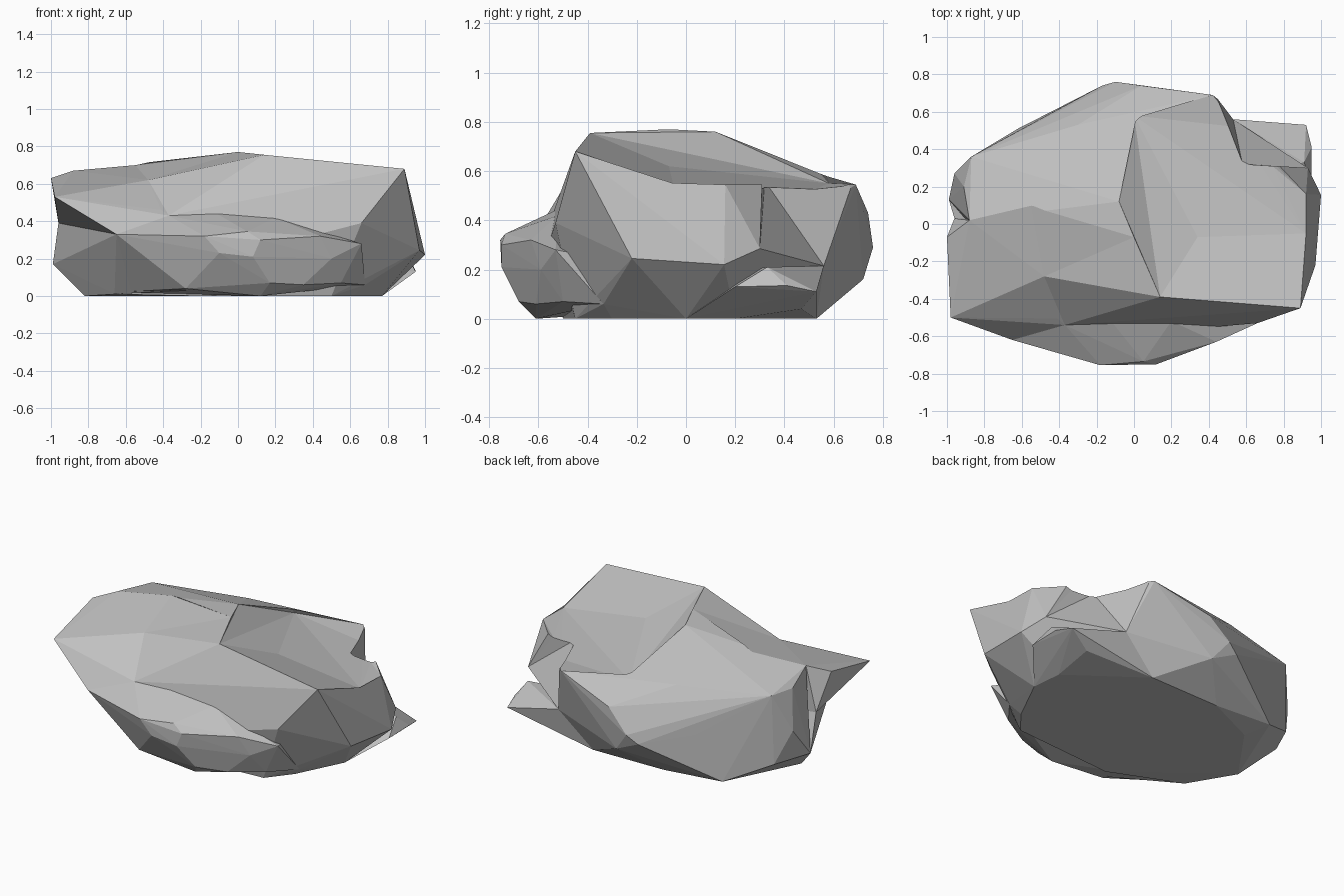
import bpy
import bmesh

# Remove the default object
default_cube = bpy.data.objects.get("Cube")
if default_cube:
    bpy.data.objects.remove(default_cube, do_unlink=True)


# One plain grey stone material
def make_material(name, colour):
    material = bpy.data.materials.new(name)
    material.use_nodes = True
    material.diffuse_color = colour
    shader = next(n for n in material.node_tree.nodes if n.type == "BSDF_PRINCIPLED")
    shader.inputs["Base Color"].default_value = colour
    shader.inputs["Roughness"].default_value = 0.9
    return material


stone = make_material("stone grey", (0.53, 0.53, 0.53, 1))


# Each lump of the boulder is a faceted convex chunk around its corner points
def make_chunk(name, corners):
    mesh = bpy.data.meshes.new(name)
    bm = bmesh.new()
    for corner in corners:
        bm.verts.new(corner)
    hull = bmesh.ops.convex_hull(bm, input=bm.verts[:])
    spare = set(hull["geom_interior"]) | set(hull["geom_unused"])
    spare = [item for item in spare if isinstance(item, bmesh.types.BMVert)]
    bmesh.ops.delete(bm, geom=spare, context="VERTS")
    bmesh.ops.recalc_face_normals(bm, faces=bm.faces[:])
    bm.to_mesh(mesh)
    bm.free()
    mesh.materials.append(stone)
    chunk = bpy.data.objects.new(name, mesh)
    bpy.context.scene.collection.objects.link(chunk)
    return chunk


# Add a chunk to the boulder or carve it away, then drop the separate copy
def combine(target, chunk, operation):
    modifier = target.modifiers.new(chunk.name, "BOOLEAN")
    modifier.operation = operation
    modifier.solver = "EXACT"
    modifier.object = chunk
    bpy.context.view_layer.objects.active = target
    bpy.ops.object.modifier_apply(modifier=modifier.name)
    bpy.data.objects.remove(chunk, do_unlink=True)


# Crown: the high top plane and its falling edges
crown = [
    (0, -.07, .77), (.14, -.39, .755), (-.08, .12, .76), (.89, -.45, .68),
    (-.48, -.28, .62), (-.88, .02, .67), (-.91, .2, .6), (-.87, .36, .6),
    (-.3, .53, .585), (0, .58, .55), (.42, .69, .545), (.54, .52, .52),
    (.74, .31, .53), (.92, .16, .545), (.92, -.05, .54),
]

# Flanks: the widest points of the side, front and back walls
flanks = [
    (.97, -.22, .245), (1, .155, .22), (.93, .3, .285), (.66, -.53, .39),
    (-.37, -.54, .43), (-.13, -.51, .45), (.2, -.52, .42), (.43, -.55, .33),
    (-.1, .76, .29), (.04, .74, .43), (0, .72, .16), (.53, .56, .215),
    (-.17, .74, .24), (-.47, .58, .32), (-.62, .51, .03), (-.88, .35, .15),
    (-.96, .27, .36), (-.99, .13, .17),
]

# Base: the flat footprint on the ground
base = [
    (-.82, -.02, 0), (-.66, -.32, .01), (-.2, -.5, 0), (.5, -.45, 0),
    (.68, -.335, .06), (.62, -.3, 0), (.77, 0, 0), (.75, .2, 0),
    (.3, .53, 0), (-.2, .52, 0), (-.55, .36, 0),
]

# Hollow: shallow dip on the top behind the front ridge
hollow = [
    (.34, .13, .62), (.34, -.07, .62), (.92, .16, .545), (.92, -.05, .54),
    (.14, -.39, .755), (.89, -.45, .68), (0, -.07, .77), (-.08, .12, .76),
    (.12, .27, .635), (0, .58, .55), (.42, .69, .545), (.54, .52, .525),
    (.74, .31, .53), (.1, .2, 1), (.3, -.3, 1), (.9, -.3, 1), (.6, .5, 1),
]

# Front slope: the top leans down towards the front left corner
slope = [
    (-.48, -.28, .62), (.14, -.39, .755), (0, -.07, .77), (-.36, -.03, .73),
    (-.55, .1, .7), (-.88, .02, .67), (-.4, -.2, 1),
]

# Notch: bite out of the back corner above the ledge
notch = [
    (.54, .52, .525), (.58, .32, .56), (.74, .31, .535), (.93, .3, .285),
    (.53, .56, .215), (.6, .4, .42), (1.1, .3, .6), (.43, .7, .57),
    (.9, .8, .5), (1.1, .6, .2), (.6, .6, .2),
]

# Left spur: overhanging point at the front corner
spur = [
    (-.98, -.5, .53), (-1, -.07, .63), (-.48, -.28, .62), (-.88, .02, .67),
    (-.41, -.505, .46), (-.37, -.54, .43), (-.65, -.62, .33),
    (-.96, .03, .39), (-.2, 0, .3),
]

# Left foot: wall tucked in below the spur
foot = [
    (-.65, -.62, .33), (-.96, .03, .39), (-.99, .13, .17), (-.82, -.02, 0),
    (-.66, -.32, .01), (-.28, -.58, .03), (-.37, -.54, .43), (-.2, 0, .3),
    (-.2, 0, .05),
]

# Front shelf: low step with a bevelled lip
shelf = [
    (-.65, -.62, .33), (-.37, -.54, .43), (-.13, -.51, .45), (.2, -.52, .42),
    (.43, -.56, .33), (-.18, -.755, .32), (.05, -.735, .345), (.12, -.75, .3),
    (.44, -.63, .32), (.5, -.59, .2), (.66, -.53, .28), (-.1, -.75, .23),
    (.08, -.75, .21), (-.66, -.32, .02), (-.28, -.62, .04), (.12, -.61, 0),
    (.17, -.68, .07), (.35, -.61, .06), (.55, -.5, .07), (.68, -.335, .06),
    (-.4, -.1, .2), (.5, -.1, .2),
]

# Back ledge: slab jutting out near the ground
ledge = [
    (.95, .41, .135), (.92, .53, .11), (.53, .56, .215), (.95, .2, .13),
    (.91, .33, .21), (.76, .47, .04), (.75, .2, 0), (.77, 0, 0),
    (.3, .53, 0), (.3, .2, .2),
]

boulder = make_chunk("boulder", crown + flanks + base)
for part_name, corners, operation in (
    ("top_hollow", hollow, "DIFFERENCE"),
    ("front_slope", slope, "DIFFERENCE"),
    ("corner_notch", notch, "DIFFERENCE"),
    ("left_spur", spur, "UNION"),
    ("left_foot", foot, "UNION"),
    ("front_shelf", shelf, "UNION"),
    ("back_ledge", ledge, "UNION"),
):
    combine(boulder, make_chunk(part_name, corners), operation)

# Crisp flat facets all over
for face in boulder.data.polygons:
    face.use_smooth = False
